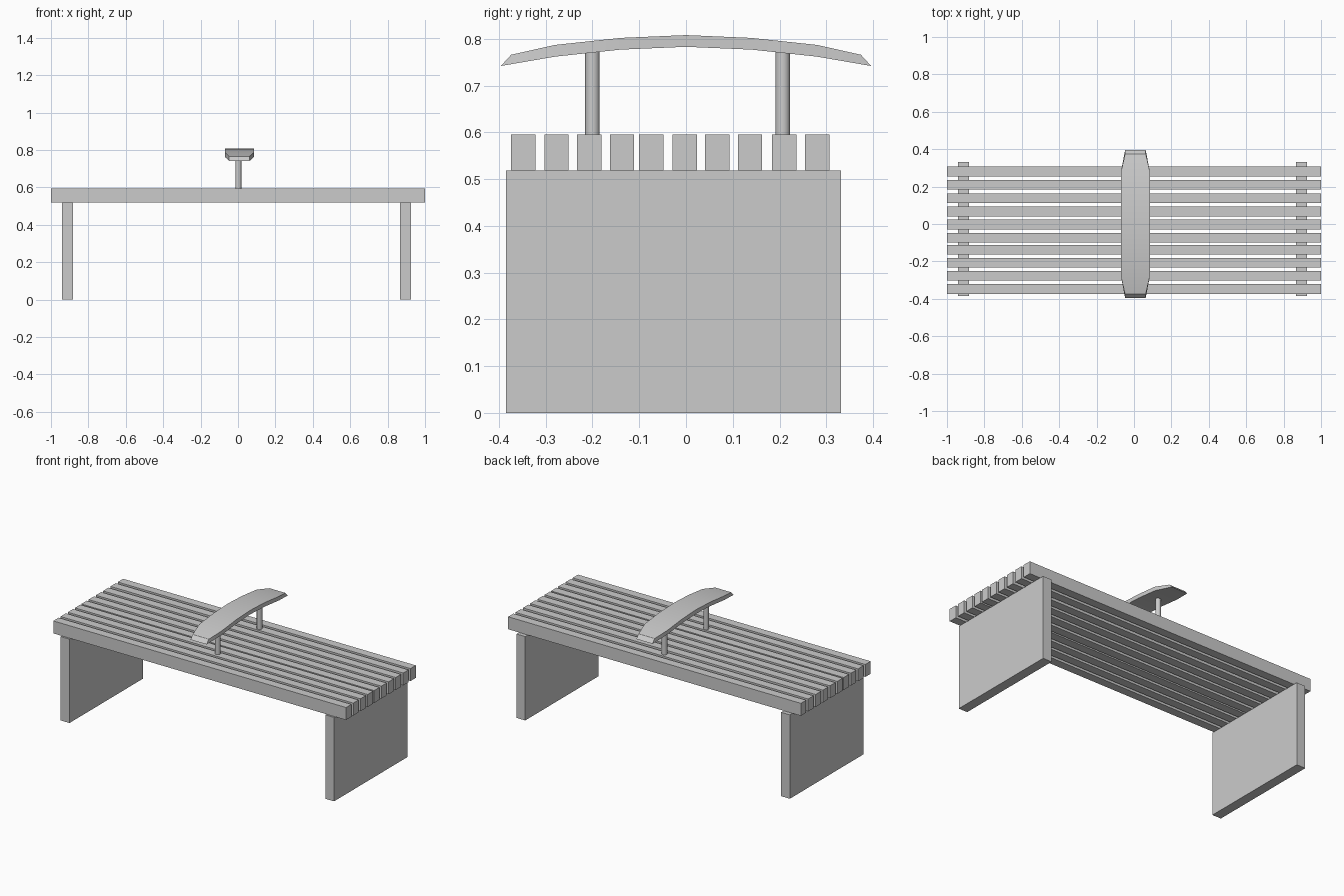
import bpy, bmesh, math

if "Cube" in bpy.data.objects:
    bpy.data.objects.remove(bpy.data.objects["Cube"])


def finish(name, bm):
    bmesh.ops.recalc_face_normals(bm, faces=bm.faces)
    mesh = bpy.data.meshes.new(name)
    bm.to_mesh(mesh)
    bm.free()
    ob = bpy.data.objects.new(name, mesh)
    bpy.context.collection.objects.link(ob)
    return ob


def smooth(ob):
    bpy.ops.object.select_all(action='DESELECT')
    ob.select_set(True)
    bpy.context.view_layer.objects.active = ob
    bpy.ops.object.shade_smooth_by_angle(angle=math.radians(30))


def box(name, x0, x1, y0, y1, z0, z1):
    bm = bmesh.new()
    bmesh.ops.create_cube(bm, size=1)
    for v in bm.verts:
        v.co.x = x1 if v.co.x > 0 else x0
        v.co.y = y1 if v.co.y > 0 else y0
        v.co.z = z1 if v.co.z > 0 else z0
    return finish(name, bm)


# Seat slats running the full length
SEAT_BOTTOM, SEAT_TOP = 0.518, 0.595
slat_centres = [-0.348, -0.277, -0.207, -0.137, -0.074,
                -0.003, 0.067, 0.137, 0.21, 0.281]
for i, y in enumerate(slat_centres):
    box(f"seat_slat_{i + 1}", -1, 1, y - 0.026, y + 0.026, SEAT_BOTTOM, SEAT_TOP)

# Panel legs
for name, x in (("left_leg", -0.912), ("right_leg", 0.896)):
    box(name, x - 0.03, x + 0.03, -0.385, 0.332, 0, SEAT_BOTTOM)

# Round armrest posts
for name, y in (("front_armrest_post", -0.2), ("back_armrest_post", 0.207)):
    bm = bmesh.new()
    bmesh.ops.create_cone(bm, cap_ends=True, segments=24,
                          radius1=0.0155, radius2=0.0155, depth=0.182)
    bmesh.ops.translate(bm, verts=bm.verts, vec=(0.002, y, SEAT_TOP + 0.09))
    smooth(finish(name, bm))

# Arched armrest: stations of (top y, top z, bottom y, bottom z, half width)
half = [(0.0, 0.808, 0.0, 0.783, 0.077),
        (0.14, 0.802, 0.14, 0.777, 0.077),
        (0.28, 0.787, 0.28, 0.762, 0.077),
        (0.374, 0.766, 0.396, 0.742, 0.055)]
stations = [(-a, b, -c, d, w) for a, b, c, d, w in half[:0:-1]] + half
bm = bmesh.new()
rings = []
for ty, tz, by, bz, w in stations:
    rings.append([bm.verts.new((0.0075 + s * w, y, z))
                  for s, y, z in ((-1, ty, tz), (1, ty, tz), (1, by, bz), (-1, by, bz))])
for a, b in zip(rings, rings[1:]):
    for k in range(4):
        n = (k + 1) % 4
        bm.faces.new((a[k], a[n], b[n], b[k]))
bm.faces.new(rings[0])
bm.faces.new(rings[-1])
smooth(finish("armrest", bm))
